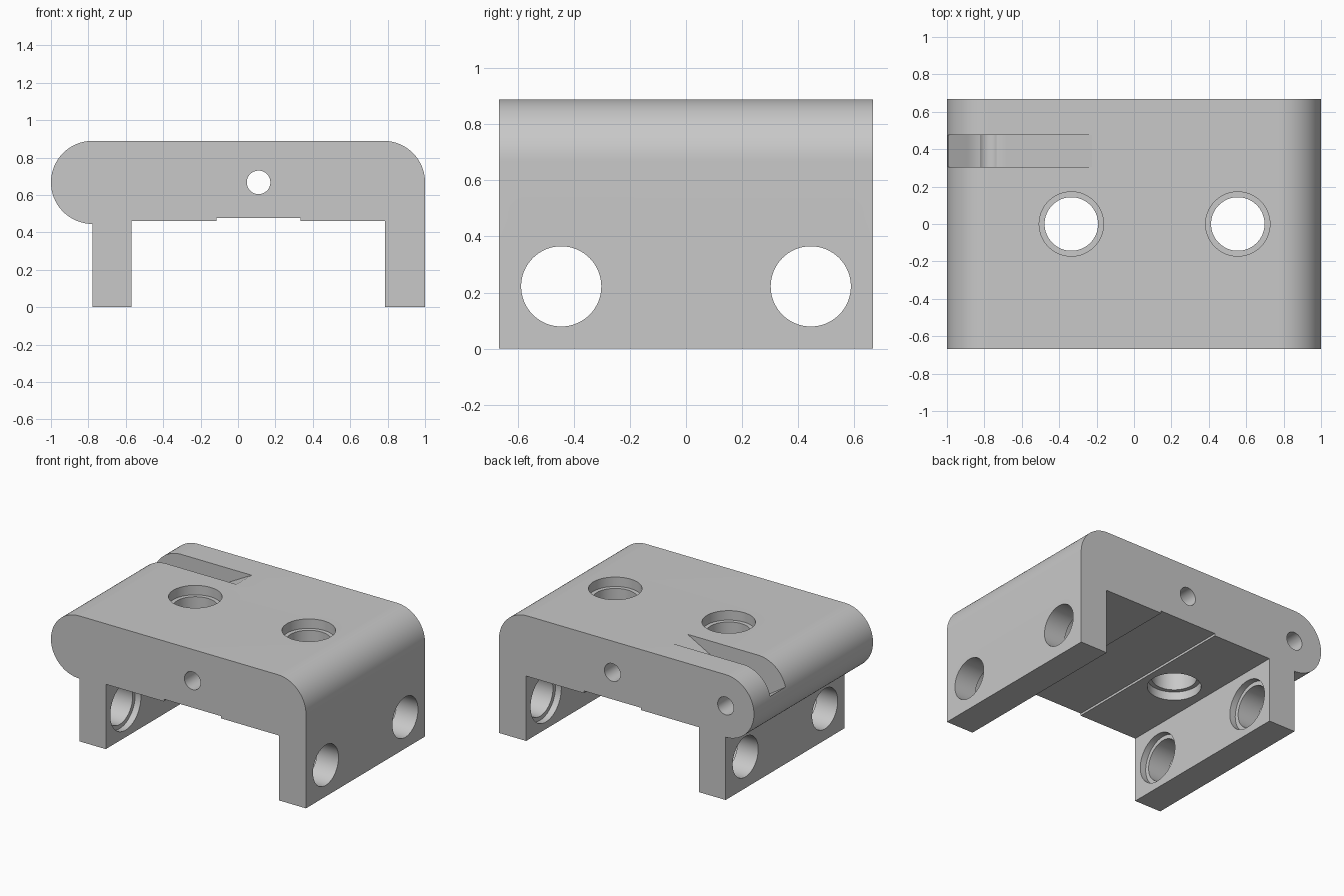
import bpy
import bmesh
from math import sin, cos, radians
from mathutils import Matrix, Vector

cube = bpy.data.objects.get("Cube")
if cube:
    bpy.data.objects.remove(cube, do_unlink=True)

grey = bpy.data.materials.new("plain grey")
grey.use_nodes = True
colour = (0.58, 0.58, 0.58, 1)
grey.diffuse_color = colour
grey.node_tree.nodes["Principled BSDF"].inputs["Base Color"].default_value = colour

HALF_Y, TOP, UNDER = 0.667, 0.889, 0.46
LEG_IN_L, LEG_IN_R, ROUND = -0.57, 0.787, 0.222
PIVOT_X, PIVOT_Z = -0.778, 0.667
BORE, RIM, PIN = 0.143, 0.172, 0.063


def arc(cx, cz, r, start, end, steps):
    """Points of an arc in the xz plane, angles in degrees."""
    angles = [radians(start + (end - start) * i / steps) for i in range(steps + 1)]
    return [(cx + r * cos(a), cz + r * sin(a)) for a in angles]


def extrude(name, outline, y0, y1):
    """Solid made by sweeping an xz outline along y."""
    bm = bmesh.new()
    face = bm.faces.new([bm.verts.new((x, y0, z)) for x, z in outline])
    swept = bmesh.ops.extrude_face_region(bm, geom=[face])["geom"]
    verts = [v for v in swept if isinstance(v, bmesh.types.BMVert)]
    bmesh.ops.translate(bm, verts=verts, vec=(0, y1 - y0, 0))
    bmesh.ops.recalc_face_normals(bm, faces=bm.faces)
    return finish(name, bm)


def cylinder(name, start, end, r):
    """Round cutter between two points."""
    a, b = Vector(start), Vector(end)
    turn = (b - a).to_track_quat("Z", "Y").to_matrix().to_4x4()
    bm = bmesh.new()
    bmesh.ops.create_cone(bm, cap_ends=True, segments=64, radius1=r, radius2=r,
                          depth=(b - a).length,
                          matrix=Matrix.Translation((a + b) / 2) @ turn)
    return finish(name, bm)


def finish(name, bm):
    mesh = bpy.data.meshes.new(name)
    bm.to_mesh(mesh)
    bm.free()
    mesh.materials.append(grey)
    obj = bpy.data.objects.new(name, mesh)
    bpy.context.collection.objects.link(obj)
    return obj


# Bracket body: rounded roof, overhanging round lip and two legs
outline = [(1, 0)]
outline += arc(1 - ROUND, PIVOT_Z, ROUND, 0, 90, 24)
outline += arc(PIVOT_X, PIVOT_Z, ROUND, 90, 270, 48)
outline += [(PIVOT_X, 0), (LEG_IN_L, 0), (LEG_IN_L, UNDER),
            (-0.115, UNDER), (-0.115, UNDER + 0.016),
            (0.333, UNDER + 0.016), (0.333, UNDER),
            (LEG_IN_R, UNDER), (LEG_IN_R, 0)]
body = extrude("bracket_body", outline, -HALF_Y, HALF_Y)

cutters = []

# Roof holes, widened at both ends
for x in (-0.335, 0.555):
    cutters += [cylinder("roof_bore", (x, 0, 0.3), (x, 0, 1), BORE),
                cylinder("roof_rim", (x, 0, TOP - 0.067), (x, 0, 1), RIM),
                cylinder("under_rim", (x, 0, 0.3), (x, 0, UNDER + 0.06), RIM)]

# Leg holes, widened on the inner faces
for y in (-0.445, 0.445):
    cutters += [cylinder("leg_bore", (-1.1, y, 0.222), (1.1, y, 0.222), BORE),
                cylinder("leg_rim", (LEG_IN_L - 0.045, y, 0.222),
                         (LEG_IN_R + 0.045, y, 0.222), RIM)]

# Pin holes: one right through, one blind from the back
cutters += [cylinder("through_pin", (0.11, -1, PIVOT_Z), (0.11, 1, PIVOT_Z), PIN),
            cylinder("lip_pin", (PIVOT_X, 0.15, PIVOT_Z), (PIVOT_X, 1, PIVOT_Z), PIN)]

# Lever slot: long ramp, rounded bottom, short rise out of the lip
floor = arc(PIVOT_X, 0.817, 0.2, 236, 298, 16)
slot = [(-1.1, 0.79)] + floor + [(-0.225, TOP), (-0.225, 1.1), (-1.1, 1.1)]
cutters.append(extrude("lever_slot", slot, 0.305, 0.475))

bpy.context.view_layer.objects.active = body
for cutter in cutters:
    mod = body.modifiers.new(cutter.name, "BOOLEAN")
    mod.operation = "DIFFERENCE"
    mod.solver = "EXACT"
    mod.object = cutter
    bpy.ops.object.modifier_apply(modifier=mod.name)
    bpy.data.objects.remove(cutter, do_unlink=True)

bpy.ops.object.select_all(action="DESELECT")
body.select_set(True)
bpy.ops.object.shade_smooth_by_angle(angle=radians(25))
